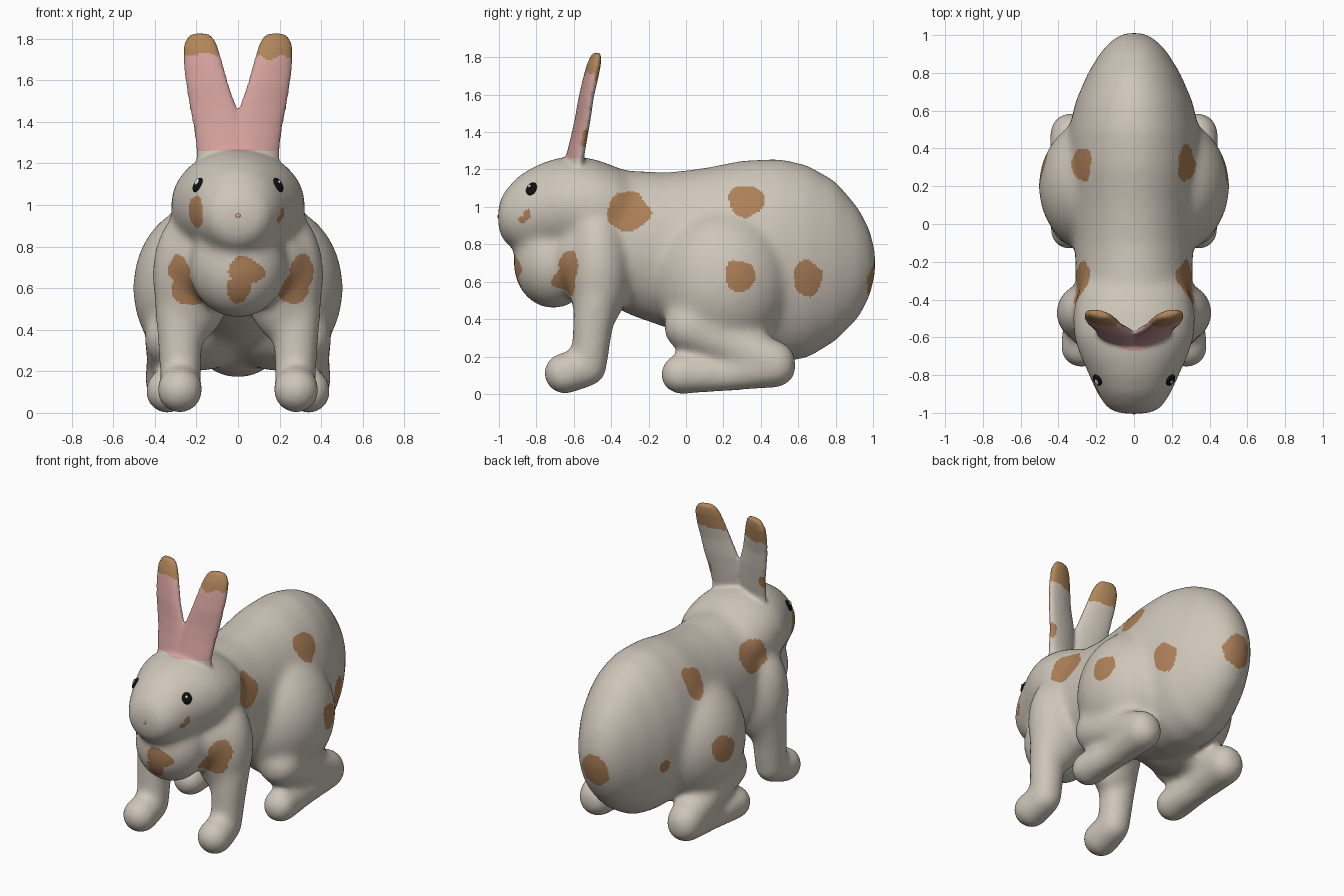
import bpy, bmesh, math
from mathutils import Vector, Matrix, noise
from mathutils.bvhtree import BVHTree

old = bpy.data.objects.get("Cube")
if old:
    bpy.data.objects.remove(old, do_unlink=True)


def material(name, r, g, b):
    m = bpy.data.materials.new(name)
    m.use_nodes = True
    m.diffuse_color = (r, g, b, 1)
    node = m.node_tree.nodes["Principled BSDF"]
    node.inputs["Base Color"].default_value = (r, g, b, 1)
    node.inputs["Roughness"].default_value = 0.7
    return m


FUR = material("cream_fur", 0.62, 0.565, 0.49)
PATCH = material("brown_patch", 0.42, 0.215, 0.1)
TIP = material("tan_ear_tip", 0.44, 0.24, 0.105)
PINK = material("pink_skin", 0.66, 0.36, 0.34)
BLACK = material("black_eye", 0.005, 0.005, 0.005)
WHITE = material("white_glint", 0.8, 0.8, 0.8)

# One unit sphere, reused for every rounded form
bm = bmesh.new()
bmesh.ops.create_uvsphere(bm, u_segments=24, v_segments=14, radius=1)
UNIT = bpy.data.meshes.new("unit_sphere")
bm.to_mesh(UNIT)
bm.free()


def ball(bm, c, r):
    part = UNIT.copy()
    part.transform(Matrix.Translation(c) @ Matrix.Diagonal((*r, 1)))
    bm.from_mesh(part)
    bpy.data.meshes.remove(part)


def limb(bm, side, points):
    # tapered limb through (x, y, z, radius) points
    for a, b in zip(points, points[1:]):
        for i in range(7):
            p = Vector(a).lerp(Vector(b), i / 6)
            ball(bm, (p[0] * side, p[1], p[2]), (p[3],) * 3)


def loft(bm, rings, n=32):
    # closed skin over rings of (centre, first axis, second axis)
    loops = []
    for c, u, v in rings:
        angles = [2 * math.pi * i / n for i in range(n)]
        loops.append([bm.verts.new(c + u * math.cos(t) + v * math.sin(t)) for t in angles])
    faces = [bm.faces.new(loops[0]), bm.faces.new(loops[-1])]
    for a, b in zip(loops, loops[1:]):
        for i in range(n):
            j = (i + 1) % n
            faces.append(bm.faces.new((a[i], a[j], b[j], b[i])))
    bmesh.ops.recalc_face_normals(bm, faces=faces)


def barrel(bm, sections):
    # body form along y from (y, bottom, top, half width) sections
    loft(bm, [(Vector((0, y, (b + t) / 2)), Vector((w, 0, 0)), Vector((0, 0, (t - b) / 2)))
              for y, b, t, w in sections])


def add_object(name, bm):
    mesh = bpy.data.meshes.new(name)
    bm.to_mesh(mesh)
    bm.free()
    obj = bpy.data.objects.new(name, mesh)
    bpy.context.collection.objects.link(obj)
    return obj


def fuse(obj, voxel, rounds):
    # merge overlapping forms into one smooth skin
    rem = obj.modifiers.new("fuse", 'REMESH')
    rem.mode, rem.voxel_size = 'VOXEL', voxel
    soft = obj.modifiers.new("soften", 'SMOOTH')
    soft.factor, soft.iterations = 0.5, rounds
    dg = bpy.context.evaluated_depsgraph_get()
    mesh = bpy.data.meshes.new_from_object(obj.evaluated_get(dg))
    obj.modifiers.clear()
    obj.data = mesh


# Torso and head
bm = bmesh.new()
barrel(bm, [(-0.6, 0.7, 1.15, 0.22), (-0.45, 0.5, 1.2, 0.28), (-0.3, 0.42, 1.195, 0.31),
            (-0.1, 0.35, 1.185, 0.315), (0.1, 0.27, 1.21, 0.33), (0.3, 0.19, 1.25, 0.355),
            (0.5, 0.165, 1.26, 0.345), (0.65, 0.19, 1.225, 0.31), (0.8, 0.28, 1.14, 0.245),
            (0.92, 0.4, 1.0, 0.17), (0.98, 0.51, 0.89, 0.11), (1.012, 0.63, 0.77, 0.05)])
barrel(bm, [(-1.005, 0.88, 1.01, 0.09), (-0.975, 0.81, 1.08, 0.145), (-0.9, 0.765, 1.165, 0.195),
            (-0.8, 0.75, 1.225, 0.24), (-0.7, 0.75, 1.26, 0.285), (-0.6, 0.74, 1.275, 0.32),
            (-0.48, 0.75, 1.255, 0.325), (-0.36, 0.78, 1.21, 0.3), (-0.28, 0.85, 1.15, 0.24)])

# Dewlap, chest, shoulders, thighs and legs
ball(bm, (0, -0.71, 0.7), (0.235, 0.215, 0.245))
for s in (-1, 1):
    ball(bm, (0.14 * s, -0.55, 0.72), (0.2, 0.16, 0.2))
    ball(bm, (0.22 * s, -0.47, 0.66), (0.195, 0.17, 0.33))
    ball(bm, (0.18 * s, 0.2, 0.6), (0.327, 0.37, 0.4))
    limb(bm, s, [(0.28, -0.48, 0.5, 0.122), (0.28, -0.5, 0.35, 0.11), (0.275, -0.52, 0.14, 0.1)])
    limb(bm, s, [(0.275, -0.53, 0.135, 0.1), (0.28, -0.65, 0.11, 0.114)])
    limb(bm, s, [(0.31, 0.02, 0.36, 0.142), (0.33, 0.25, 0.26, 0.115), (0.33, 0.47, 0.17, 0.12)])
    limb(bm, s, [(0.33, 0.475, 0.15, 0.12), (0.335, 0.2, 0.1, 0.09), (0.34, -0.03, 0.105, 0.11)])
rabbit = add_object("rabbit_body", bm)
fuse(rabbit, 0.018, 30)

# Ears: (x, y, z, half width, half thickness)
EAR = [(0.06, -0.6, 1.15, 0.14, 0.05), (0.085, -0.595, 1.26, 0.115, 0.044),
       (0.1, -0.57, 1.38, 0.115, 0.038), (0.12, -0.552, 1.47, 0.114, 0.036),
       (0.148, -0.535, 1.58, 0.104, 0.035), (0.168, -0.512, 1.68, 0.096, 0.036),
       (0.18, -0.493, 1.76, 0.085, 0.034), (0.182, -0.482, 1.805, 0.065, 0.026),
       (0.182, -0.477, 1.826, 0.04, 0.016)]
bm = bmesh.new()
bm.from_mesh(rabbit.data)
for s in (-1, 1):
    loft(bm, [(Vector((x * s, y, z)), Vector((w * s, w * 0.2, 0)), Vector((0, t, 0)))
              for x, y, z, w, t in EAR])
bm.to_mesh(rabbit.data)
bm.free()
fuse(rabbit, 0.0115, 6)

# Fur patches: (centre, radii), mirrored ones first
PAIRED = [((0.3, -0.31, 0.98), (0.2, 0.115, 0.11)), ((0.28, 0.32, 1.03), (0.2, 0.09, 0.1)),
          ((0.48, 0.29, 0.63), (0.12, 0.085, 0.09)), ((0.225, -0.53, 1.36), (0.05, 0.035, 0.06))]
SINGLE = [((0.3, 0.65, 0.62), (0.15, 0.08, 0.1)), ((-0.3, 0.65, 0.6), (0.15, 0.04, 0.05)),
          ((0, 0.98, 0.63), (0.1, 0.12, 0.11)),
          ((0.03, -0.9, 0.68), (0.085, 0.1, 0.07)), ((0.01, -0.87, 0.6), (0.065, 0.1, 0.065)),
          ((0.31, -0.64, 0.69), (0.07, 0.1, 0.08)), ((0.27, -0.64, 0.59), (0.08, 0.1, 0.075)),
          ((-0.28, -0.64, 0.69), (0.06, 0.1, 0.07)), ((-0.23, -0.64, 0.59), (0.08, 0.1, 0.075)),
          ((-0.21, -0.87, 0.97), (0.06, 0.08, 0.09)),
          ((0.225, -0.885, 0.93), (0.05, 0.03, 0.03)), ((0.235, -0.85, 0.965), (0.05, 0.03, 0.035))]
PATCHES = SINGLE + [((c[0] * s, c[1], c[2]), r) for c, r in PAIRED for s in (-1, 1)]


def in_patch(p):
    x, y, z = p + noise.noise_vector(p * 10) * 0.025
    for (cx, cy, cz), (rx, ry, rz) in PATCHES:
        if ((x - cx) / rx) ** 2 + ((y - cy) / ry) ** 2 + ((z - cz) / rz) ** 2 < 1:
            return True
    return False


def colour(p):
    # ear_mid is the middle of the ear's thickness, so pink stays in front
    rise = p.z - 1.27
    ear_mid = -0.59 + rise * 0.2 + 0.2 * (abs(p.x) - 0.085 - rise * 0.2)
    tip_line = 1.715 if p.y < ear_mid else 1.665
    if p.z > tip_line + 0.03 * noise.noise(p * 14):
        return 2
    if in_patch(p):
        return 1
    if p.z > 1.26 and -0.67 < p.y < ear_mid:
        return 3
    return 0


mesh = rabbit.data
mesh.materials.clear()
for m in (FUR, PATCH, TIP, PINK):
    mesh.materials.append(m)
for f in mesh.polygons:
    f.use_smooth = True
    f.material_index = colour(f.center)

# Eyes, glints and nose seated on the skin
bm = bmesh.new()
bm.from_mesh(mesh)
skin = BVHTree.FromBMesh(bm)
bm.free()


def seat(name, near, size, mat, lift=0.0, shift=(0, 0, 0)):
    loc, normal, _, _ = skin.find_nearest(Vector(near))
    turn = normal.to_track_quat('Z', 'Y').to_matrix().to_4x4()
    b = bmesh.new()
    ball(b, (0, 0, 0), size)
    obj = add_object(name, b)
    obj.matrix_world = Matrix.Translation(loc + normal * lift + Vector(shift)) @ turn
    obj.data.materials.append(mat)
    for f in obj.data.polygons:
        f.use_smooth = True


for s, label, glint in ((1, "left", 0.009), (-1, "right", 0.017)):
    spot = (0.2 * s, -0.83, 1.1)
    seat(label + "_eye", spot, (0.032, 0.038, 0.014), BLACK)
    seat(label + "_eye_glint", spot, (glint, glint, 0.005), WHITE, 0.012, (-0.004 * s, -0.006, 0.01))
seat("nose", (0, -1.1, 0.95), (0.012, 0.01, 0.004), PINK)
bpy.data.meshes.remove(UNIT)
